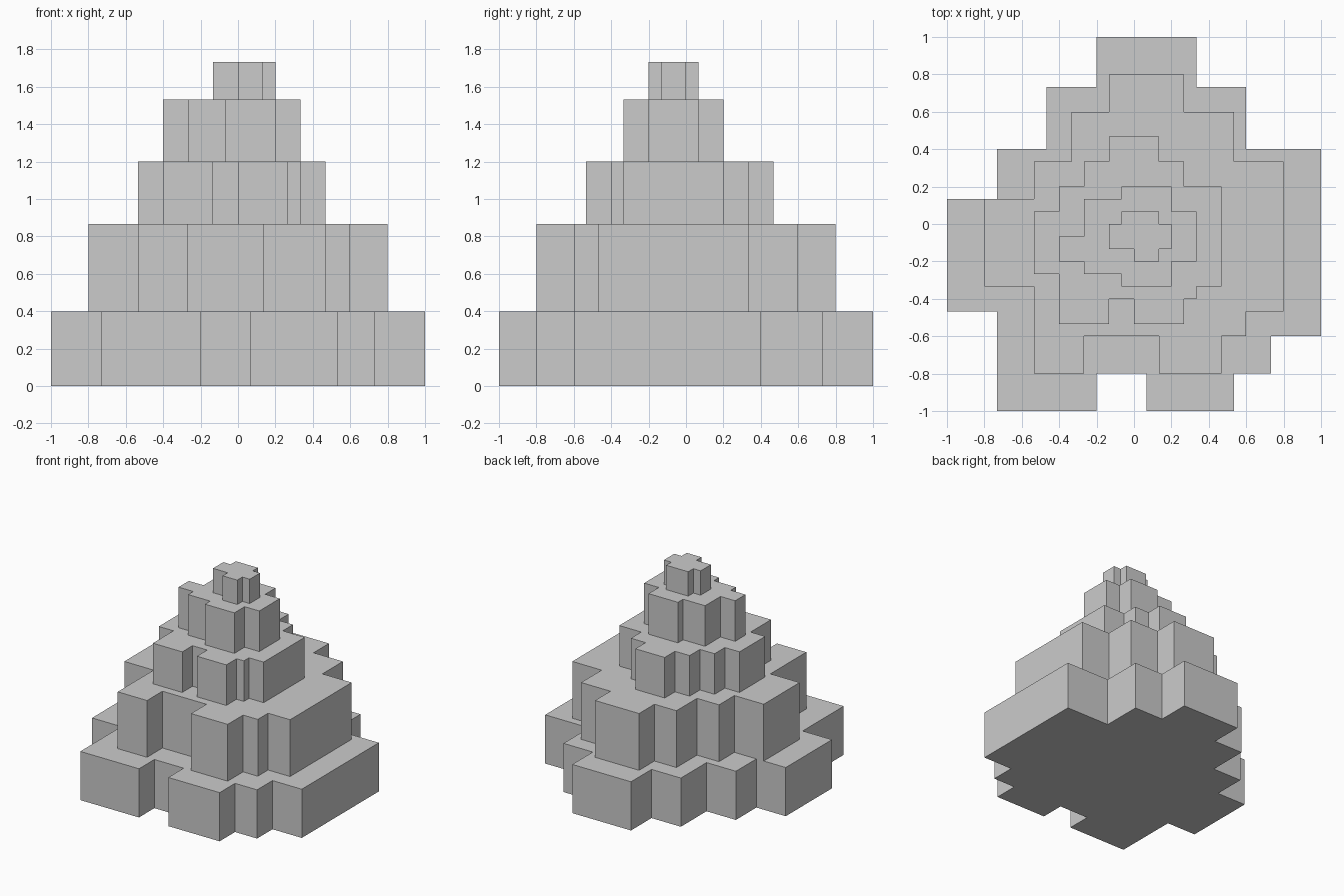
import bpy, bmesh

if "Cube" in bpy.data.objects:
    bpy.data.objects.remove(bpy.data.objects["Cube"])

U = 1 / 15  # everything sits on a grid of fifteenths


def tier(name, z0, z1, corners):
    """Prism from a right-angled outline: each pair moves to x, then to y."""
    bm = bmesh.new()
    verts = []
    last_y = corners[-1][1]
    for x, y in corners:
        verts.append(bm.verts.new((x * U, last_y * U, z0 * U)))
        verts.append(bm.verts.new((x * U, y * U, z0 * U)))
        last_y = y
    base = bm.faces.new(verts)
    # keep the base and raise a copy of it
    res = bmesh.ops.extrude_face_region(bm, geom=[base], use_keep_orig=True)
    top = [v for v in res["geom"] if isinstance(v, bmesh.types.BMVert)]
    bmesh.ops.translate(bm, verts=top, vec=(0, 0, (z1 - z0) * U))
    bmesh.ops.recalc_face_normals(bm, faces=bm.faces)
    mesh = bpy.data.meshes.new(name)
    bm.to_mesh(mesh)
    bm.free()
    obj = bpy.data.objects.new(name, mesh)
    bpy.context.collection.objects.link(obj)


# Widest tier, on the ground
tier("base_tier", 0, 6, [
    (5, 11), (9, 6), (15, -9), (11, -12), (8, -15), (1, -12),
    (-3, -15), (-11, -7), (-15, 2), (-11, 6), (-7, 11), (-3, 15)])

# Second tier
tier("lower_tier", 6, 13, [
    (4, 9), (8, 5), (12, -7), (9, -9), (7, -12), (2, -9),
    (-4, -12), (-8, -5), (-12, 2), (-8, 5), (-5, 9), (-2, 12)])

# Third tier
tier("middle_tier", 13, 18, [
    (2, 5), (4, 3), (7, -5), (5, -6), (4, -8), (0, -6),
    (-2, -8), (-6, -4), (-8, 1), (-6, 3), (-4, 5), (-2, 7)])

# Fourth tier
tier("upper_tier", 18, 23, [
    (3, 1), (5, -3), (3, -5), (-1, -4),
    (-4, -3), (-6, -1), (-4, 2), (-1, 3)])

# Peak
tier("peak", 23, 26, [
    (2, 0), (3, -2), (2, -3), (0, -2), (-2, 0), (-1, 1)])
